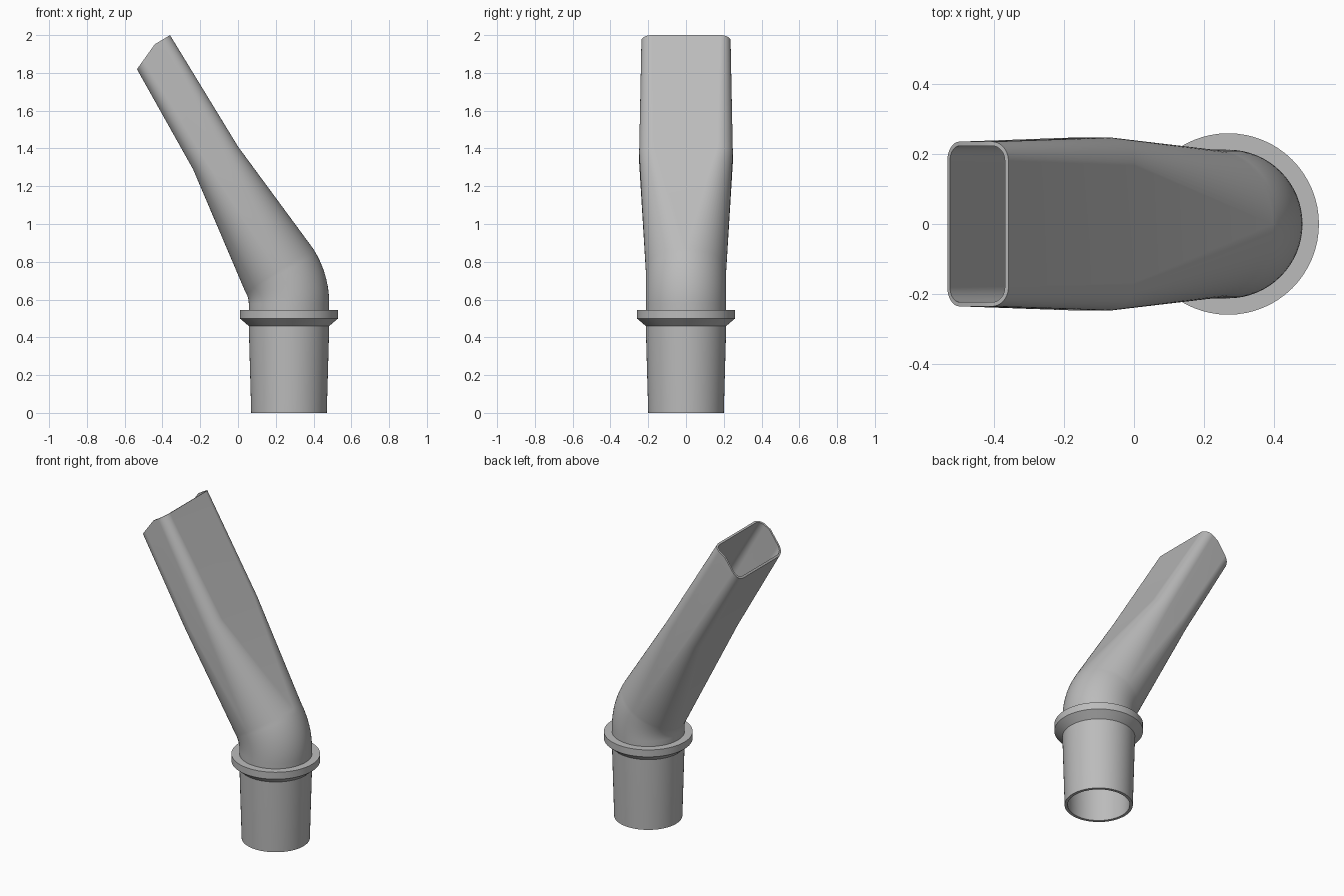
import bpy, bmesh, math
from mathutils import Vector

cube = bpy.data.objects.get("Cube")
if cube:
    bpy.data.objects.remove(cube, do_unlink=True)

grey = bpy.data.materials.new("plain_grey")
grey.use_nodes = True
colour = (0.5, 0.5, 0.5, 1)
grey.diffuse_color = colour
bsdf = grey.node_tree.nodes["Principled BSDF"]
bsdf.inputs["Base Color"].default_value = colour
bsdf.inputs["Roughness"].default_value = 0.6

AXIS = 0.27      # x of the upright spigot
ARC = 16         # segments per quarter turn
KINK = 0.4       # where the mouth's chamfer starts along the side


def rounded_outline(a, b, r):
    """Rounded rectangle of half sizes a, b; a circle when r equals both."""
    pts = []
    for q, (su, sv) in enumerate([(1, 1), (-1, 1), (-1, -1), (1, -1)]):
        for i in range(ARC + 1):
            t = math.pi / 2 * (q + i / ARC)
            pts.append((su * (a - r) + r * math.cos(t), sv * (b - r) + r * math.sin(t)))
        if q in (0, 2):     # extra point on each flat side
            pts.append((KINK * (a - r), sv * b))
    return pts


def section(left, right, b, r, wall, chamfer=0):
    """Outer and inner rings spanning the points left and right in the xz plane."""
    left, right = Vector((left[0], 0, left[1])), Vector((right[0], 0, right[1]))
    mid, across = (left + right) / 2, (right - left).normalized()
    a = (right - left).length / 2
    r = r or a
    b = b or a
    down = Vector((0.5, 0, -0.866))
    start = KINK * (a - r)
    rings = []
    for w in (0, wall):
        ring = []
        for u, v in rounded_outline(a - w, b - w, r - w):
            drop = chamfer * max(0, start - u) / (start + a)
            ring.append(mid + across * u + Vector((0, v, 0)) + down * drop)
        rings.append(ring)
    return rings


def loft(name, rings):
    """Skin a closed chain of rings into a hollow body."""
    bm = bmesh.new()
    loops = [[bm.verts.new(p) for p in ring] for ring in rings]
    n = len(loops[0])
    for k, lower in enumerate(loops):
        upper = loops[(k + 1) % len(loops)]
        for i in range(n):
            j = (i + 1) % n
            bm.faces.new((lower[i], lower[j], upper[j], upper[i]))
    bmesh.ops.remove_doubles(bm, verts=bm.verts, dist=0.0002)
    bmesh.ops.recalc_face_normals(bm, faces=bm.faces)
    mesh = bpy.data.meshes.new(name)
    bm.to_mesh(mesh)
    bm.free()
    mesh.materials.append(grey)
    obj = bpy.data.objects.new(name, mesh)
    bpy.context.collection.objects.link(obj)
    bpy.ops.object.select_all(action='DESELECT')
    obj.select_set(True)
    bpy.context.view_layer.objects.active = obj
    bpy.ops.object.shade_smooth_by_angle(angle=math.radians(25))
    normals = obj.modifiers.new("even_flats", 'WEIGHTED_NORMAL')
    normals.keep_sharp = True
    return obj


def level(z, r, wall=0.018):
    return section((AXIS - r, z), (AXIS + r, z), None, None, wall)


# Tapered spigot
parts = [level(0, 0.2), level(0.46, 0.213)]

# Elbow, swept round a pivot beside the spigot
pivot_x, pivot_z, inner, outer, turn = -0.055, 0.579, 0.112, 0.538, math.radians(32.6)
for i in range(11):
    t = turn * i / 10
    c, s = math.cos(t), math.sin(t)
    parts.append(section((pivot_x + inner * c, pivot_z + inner * s),
                         (pivot_x + outer * c, pivot_z + outer * s), None, None, 0.018))

# Round-to-rectangular transition, then flat duct with a chamfered mouth
parts.append(section((-0.238, 1.29), (0.0, 1.41), 0.248, 0.08, 0.015))
parts.append(section((-0.567, 1.875), (-0.36, 2.0), 0.236, 0.055, 0.012, chamfer=0.064))

loft("bent_nozzle", [p[0] for p in parts] + [p[1] for p in reversed(parts)])

# Collar with a sloping underside
profile = [(0.205, 0.46), (0.213, 0.46), (0.26, 0.5), (0.26, 0.545), (0.205, 0.545)]
loft("collar", [level(z, r)[0] for r, z in profile])
